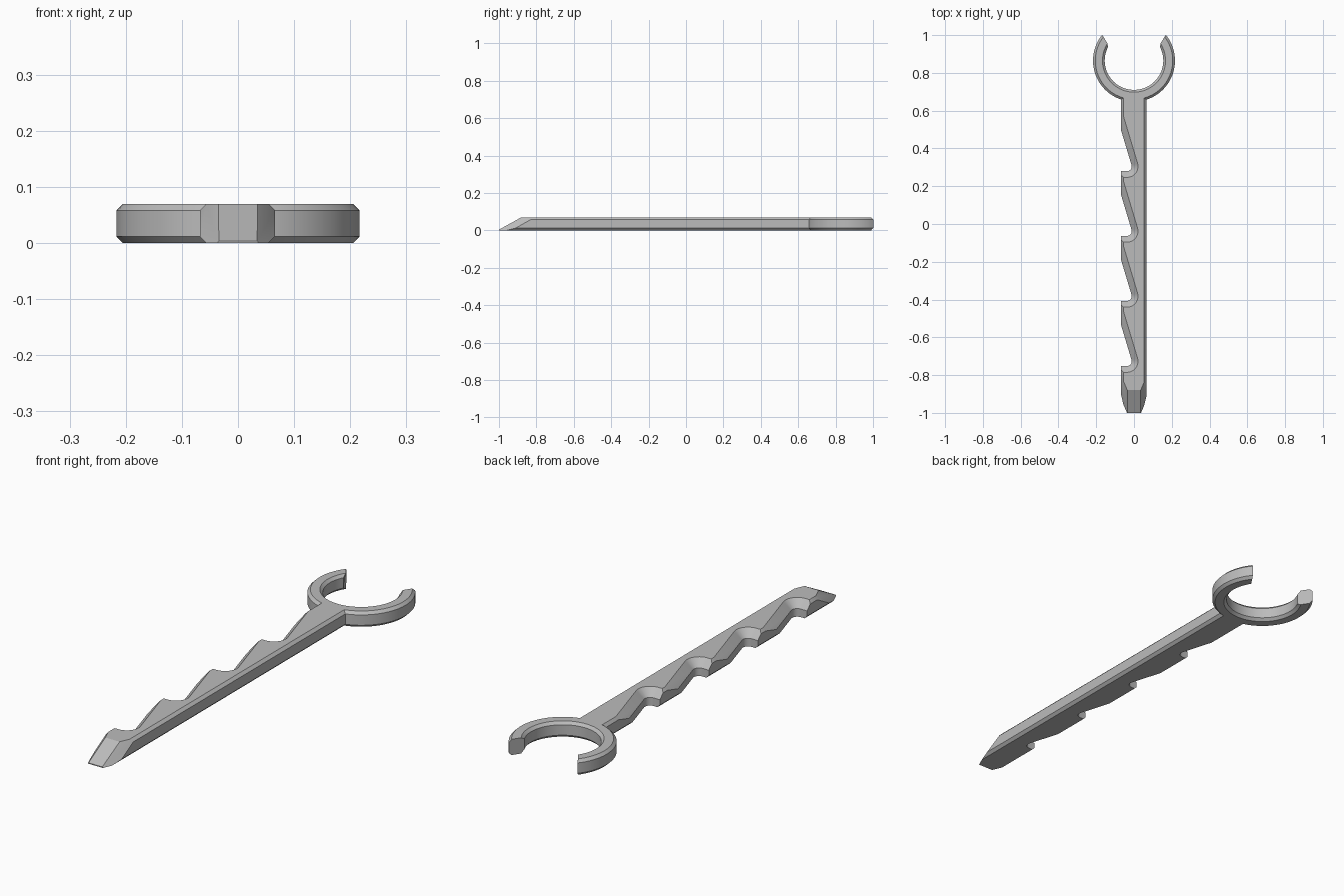
import bpy, bmesh
from math import sin, cos, radians
from mathutils import Vector

if "Cube" in bpy.data.objects:
    bpy.data.objects.remove(bpy.data.objects["Cube"])

THICK = 0.07      # plate thickness
CHAMFER = 0.012   # edge chamfer

grey = bpy.data.materials.new("plain grey")
grey.use_nodes = True
grey.diffuse_color = (0.5, 0.5, 0.5, 1)
grey.node_tree.nodes["Principled BSDF"].inputs["Base Color"].default_value = (0.5, 0.5, 0.5, 1)


def section(a, b):
    """Chamfered rectangle from a to b wide and THICK high."""
    c, t = CHAMFER, THICK
    return [(a + c, 0), (b - c, 0), (b, c), (b, t - c),
            (b - c, t), (a + c, t), (a, t - c), (a, c)]


def loft(rows):
    """Closed solid through a series of matching loops of points."""
    bm = bmesh.new()
    loops = [[bm.verts.new(p) for p in row] for row in rows]
    for low, high in zip(loops, loops[1:]):
        for i in range(len(low)):
            j = (i + 1) % len(low)
            bm.faces.new((low[i], low[j], high[j], high[i]))
    bm.faces.new(loops[0])
    bm.faces.new(loops[-1])
    bmesh.ops.recalc_face_normals(bm, faces=bm.faces)
    return bm


def make_object(name, bm):
    mesh = bpy.data.meshes.new(name)
    bm.to_mesh(mesh)
    bm.free()
    mesh.materials.append(grey)
    obj = bpy.data.objects.new(name, mesh)
    bpy.context.collection.objects.link(obj)
    return obj


def activate(obj):
    bpy.ops.object.select_all(action='DESELECT')
    obj.select_set(True)
    bpy.context.view_layer.objects.active = obj


def slice_off(bm, point, normal):
    """Remove everything beyond a plane and close the cut."""
    geom = bm.verts[:] + bm.edges[:] + bm.faces[:]
    cut = bmesh.ops.bisect_plane(bm, geom=geom, plane_co=point, plane_no=normal,
                                 clear_outer=True)["geom_cut"]
    edges = [e for e in cut if isinstance(e, bmesh.types.BMEdge)]
    bmesh.ops.holes_fill(bm, edges=edges)


# Shaft: chamfered bar with a sloping, tapered tip
bm = loft([[(x, y, z) for x, z in section(-0.068, 0.066)] for y in (-1, 0.69)])
slice_off(bm, (0, -0.88, THICK), Vector((0, -0.066, 0.12)).normalized())
for side in (-1, 1):
    slice_off(bm, (side * 0.037, -1, 0), Vector((side * 0.434, -0.186, 0.33)).normalized())
bmesh.ops.recalc_face_normals(bm, faces=bm.faces)
shaft = make_object("shaft", bm)


def notch_loop(hook_y, r, z):
    """Hooked notch outline: round seat, straight ramp, open on the outside."""
    cx, cy, outside, slope = -0.037, hook_y + 0.025, -0.12, 0.3
    arc = [radians(-90 + 106.7 * i / 10) for i in range(11)]
    pts = [(cx + r * cos(a), cy + r * sin(a), z) for a in arc]
    end_x, end_y, _ = pts[-1]
    pts.append((outside, end_y + (end_x - outside) / slope, z))
    pts.append((outside, cy - r, z))
    return pts


# Four notches: straight lower wall, wide bevel above
for hook_y in (0.28, -0.063, -0.407, -0.752):
    levels = ((0.025, -0.02), (0.025, 0.036), (0.068, 0.08))
    cutter = make_object("notch_cutter", loft([notch_loop(hook_y, r, z) for r, z in levels]))
    cutter.hide_render = True
    mod = shaft.modifiers.new("notch", 'BOOLEAN')
    mod.operation = 'DIFFERENCE'
    mod.solver = 'EXACT'
    mod.object = cutter
    activate(shaft)
    bpy.ops.object.modifier_apply(modifier=mod.name)
    bpy.data.objects.remove(cutter)

# Open ring: chamfered section swept round, with pointed jaws
INNER, OUTER, CENTRE_Y, STEPS = 0.155, 0.217, 0.865, 64


def jaw_angle(r):
    if r < INNER + CHAMFER / 2:
        return 27
    return 33 + 6 * (r - INNER - CHAMFER) / (OUTER - INNER - CHAMFER)


rows = []
for i in range(STEPS + 1):
    row = []
    for r, z in section(INNER, OUTER):
        reach = 90 + jaw_angle(r)
        a = radians(270 + reach * (2 * i / STEPS - 1))
        row.append((r * cos(a), CENTRE_Y + r * sin(a), z))
    rows.append(row)
ring = make_object("open_ring", loft(rows))

for obj in (shaft, ring):
    activate(obj)
    bpy.ops.object.shade_smooth_by_angle(angle=radians(25))
